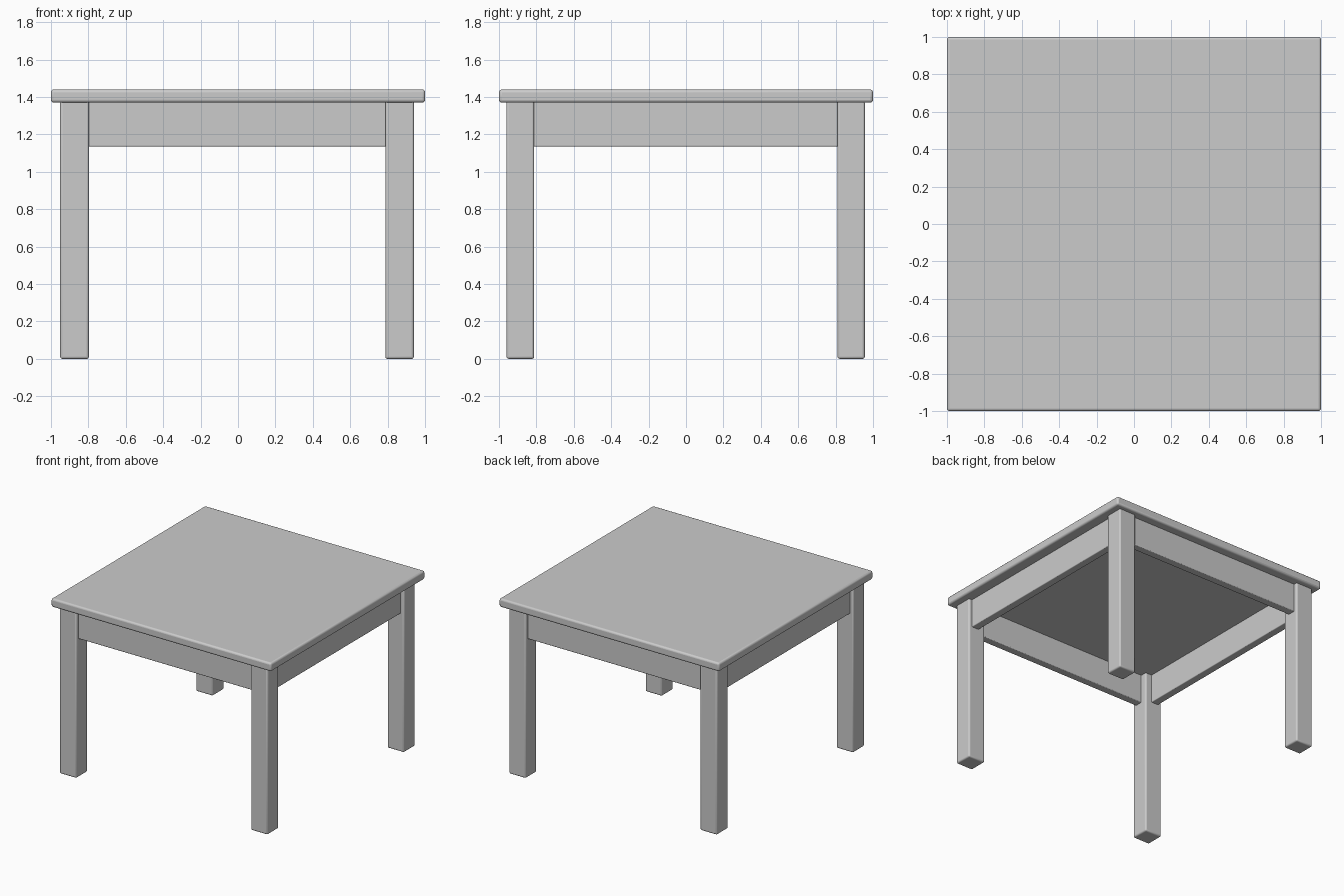
import bpy

if "Cube" in bpy.data.objects:
    bpy.data.objects.remove(bpy.data.objects["Cube"])


def box(name, x, y, z, bevel):
    """Softly rounded box spanning the given (min, max) ranges."""
    spans = (x, y, z)
    bpy.ops.mesh.primitive_cube_add(size=1, location=[(a + b) / 2 for a, b in spans])
    obj = bpy.context.object
    obj.name = name
    obj.scale = [b - a for a, b in spans]
    bpy.ops.object.transform_apply(location=False, rotation=False, scale=True)
    mod = obj.modifiers.new("soft_edges", 'BEVEL')
    mod.width = bevel
    mod.segments = 3
    bpy.ops.object.shade_smooth_by_angle()
    return obj


TOP_Z, UNDER_Z, APRON_Z = 1.44, 1.37, 1.135
LEG_X = {"left": (-0.95, -0.797), "right": (0.788, 0.94)}
LEG_Y = {"front": (-0.96, -0.812), "back": (0.81, 0.956)}
INSET, THICK = 0.03, 0.065

# Table top
box("table_top", (-1, 1), (-1, 1), (UNDER_Z, TOP_Z), 0.015)

# Four corner legs, tucked slightly into the top
for side, x in LEG_X.items():
    for end, y in LEG_Y.items():
        box(f"{end}_{side}_leg", x, y, (0, UNDER_Z + 0.01), 0.012)

# Apron boards between the legs, set back from the outer leg faces
z = (APRON_Z, UNDER_Z + 0.01)
run_x = (LEG_X["left"][1] - 0.03, LEG_X["right"][0] + 0.03)
run_y = (LEG_Y["front"][1] - 0.03, LEG_Y["back"][0] + 0.03)
front = LEG_Y["front"][0] + INSET
back = LEG_Y["back"][1] - INSET
left = LEG_X["left"][0] + INSET
right = LEG_X["right"][1] - INSET
box("front_apron", run_x, (front, front + THICK), z, 0.006)
box("back_apron", run_x, (back - THICK, back), z, 0.006)
box("left_apron", (left, left + THICK), run_y, z, 0.006)
box("right_apron", (right - THICK, right), run_y, z, 0.006)
